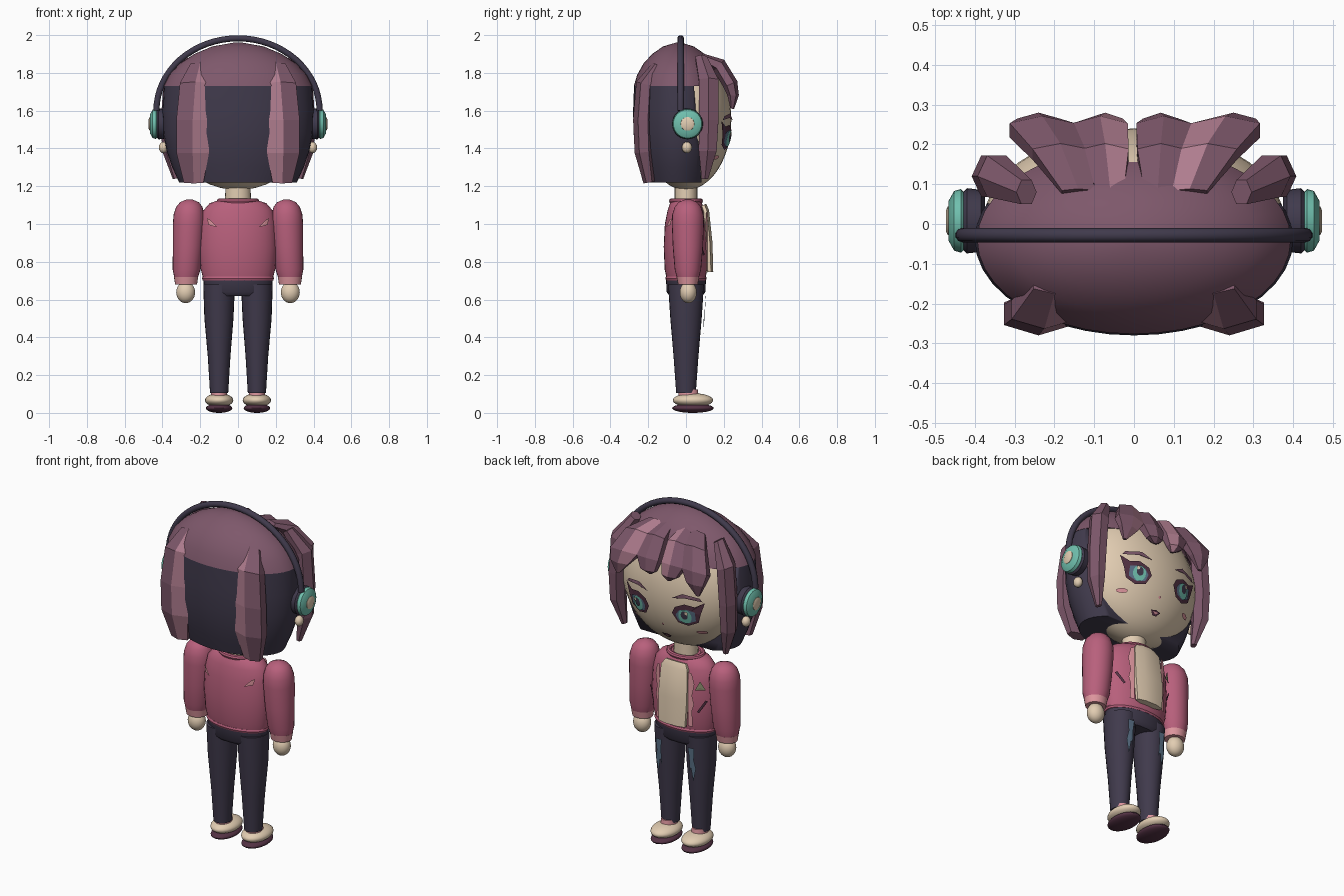
import bpy, bmesh, math
from mathutils import Vector

cube = bpy.data.objects.get("Cube")
if cube:
    bpy.data.objects.remove(cube)


def material(name, r, g, b):
    lin = [((c / 255 + 0.055) / 1.055) ** 2.4 for c in (r, g, b)] + [1]
    m = bpy.data.materials.new(name)
    m.use_nodes = True
    m.diffuse_color = lin
    m.node_tree.nodes["Principled BSDF"].inputs["Base Color"].default_value = lin
    return m


HAIR = material("mauve hair", 126, 88, 107)
SHINE = material("hair highlight", 176, 125, 143)
NAVY = material("dark navy", 64, 58, 76)
PINK = material("jacket pink", 184, 96, 124)
CUFF = material("pale pink", 222, 150, 158)
SKIN = material("cream skin", 226, 205, 178)
TEAL = material("teal", 112, 192, 174)
PLUM = material("dark plum", 84, 50, 68)
DENIM = material("faded denim", 92, 116, 138)
OLIVE = material("olive patch", 150, 152, 118)


def finish(name, bm, mats, smooth=40):
    bmesh.ops.recalc_face_normals(bm, faces=bm.faces)
    me = bpy.data.meshes.new(name)
    bm.to_mesh(me)
    bm.free()
    for m in mats:
        me.materials.append(m)
    ob = bpy.data.objects.new(name, me)
    bpy.context.collection.objects.link(ob)
    if smooth:
        bpy.ops.object.select_all(action='DESELECT')
        ob.select_set(True)
        bpy.context.view_layer.objects.active = ob
        bpy.ops.object.shade_smooth_by_angle(angle=math.radians(smooth))
    return ob


def sweep(name, rings, mats, side=(1, 0, 0), n=24, smooth=40, s=1, stripe=(), phase=0.0):
    """Skin elliptical rings (x, y, z, half_width, half_depth) set across their path."""
    bm = bmesh.new()
    pts = [Vector(r[:3]) for r in rings]
    u = Vector(side)
    loops = []
    for i, r in enumerate(rings):
        t = pts[min(i + 1, len(pts) - 1)] - pts[max(i - 1, 0)]
        v = t.cross(u).normalized()
        loop = []
        for k in range(n):
            a = 2 * math.pi * k / n + phase
            p = pts[i] + u * (r[3] * math.cos(a)) + v * (r[4] * math.sin(a))
            loop.append(bm.verts.new((p.x * s, p.y, p.z)))
        loops.append(loop)
    for a, b in zip(loops, loops[1:]):
        for k in range(n):
            f = bm.faces.new((a[k], a[(k + 1) % n], b[(k + 1) % n], b[k]))
            f.material_index = 1 if k in stripe else 0
    bm.faces.new(loops[0])
    bm.faces.new(loops[-1])
    return finish(name, bm, mats, smooth)


def column(name, levels, mat, x=0.0, s=1, n=24):
    """Upright part from (z, half_width, half_depth, centre_x, centre_y) levels."""
    bm = bmesh.new()
    loops = [[bm.verts.new((s * (x + cx + rx * math.cos(2 * math.pi * k / n)),
                            cy + ry * math.sin(2 * math.pi * k / n), z)) for k in range(n)]
             for z, rx, ry, cx, cy in levels]
    for a, b in zip(loops, loops[1:]):
        for k in range(n):
            bm.faces.new((a[k], a[(k + 1) % n], b[(k + 1) % n], b[k]))
    bm.faces.new(loops[0])
    bm.faces.new(loops[-1])
    return finish(name, bm, [mat])


def ball(name, centre, size, mat, seg=24):
    bm = bmesh.new()
    bmesh.ops.create_uvsphere(bm, u_segments=seg, v_segments=seg * 2 // 3, radius=1)
    for v in bm.verts:
        v.co = Vector(centre) + Vector([a * b for a, b in zip(v.co, size)])
    return finish(name, bm, [mat])


def ring(name, z, rx, ry, r, mat):
    bm = bmesh.new()
    g = [[bm.verts.new(((rx + r * math.cos(b)) * math.cos(a), (ry + r * math.cos(b)) * math.sin(a),
                        z + r * math.sin(b))) for b in [j * math.pi / 4 for j in range(8)]]
         for a in [i * math.pi / 12 for i in range(24)]]
    for i in range(24):
        for j in range(8):
            h = g[(i + 1) % 24]
            bm.faces.new((g[i][j], h[j], h[(j + 1) % 8], g[i][(j + 1) % 8]))
    return finish(name, bm, [mat])


def plate(name, outline, surf, lift, mat, s=1):
    """Thin painted detail: a fan laid over a surface y = surf(x, z)."""
    bm = bmesh.new()
    vs = [bm.verts.new((s * x, surf(x, z, lift), z)) for x, z in outline]
    cx = sum(p[0] for p in outline) / len(outline)
    cz = sum(p[1] for p in outline) / len(outline)
    c = bm.verts.new((s * cx, surf(cx, cz, lift), cz))
    for a, b in zip(vs, vs[1:] + vs[:1]):
        bm.faces.new((a, b, c))
    want = 1 if surf(cx, cz, 0) > 0 else -1
    ob = finish(name, bm, [mat], 0)
    if ob.data.polygons[0].normal.y * want < 0:
        ob.data.flip_normals()
    return ob


def oval(cx, cz, rx, rz, n=16):
    return [(cx + rx * math.cos(2 * math.pi * k / n), cz + rz * math.sin(2 * math.pi * k / n)) for k in range(n)]


def face_y(x, z, l):
    return 0.24 * math.sqrt(max(0, 1 - (x / 0.38) ** 2 - ((z - 1.55) / 0.37) ** 2)) + l


def chest_y(x, z, l):
    return 0.118 * math.sqrt(max(0, 1 - (x / 0.208) ** 2)) + l


def back_y(x, z, l):
    return -0.112 * math.sqrt(max(0, 1 - (x / 0.2) ** 2)) - l


def thigh_y(x, z, l):
    return 0.058 + 0.052 * (z - 0.12) / 0.5 * 0.7 + l - 4 * (x - 0.1) ** 2


# Head and neck
ball("head", (0, 0, 1.55), (0.38, 0.24, 0.37), SKIN, 36)
column("neck", [(1.08, 0.07, 0.06, 0, 0), (1.25, 0.065, 0.06, 0, 0)], SKIN)

# Hair shell: mauve crown over a dark bob, open at the face
prof = [(1.73, 0.985), (1.79, 0.91), (1.85, 0.77), (1.9, 0.58), (1.94, 0.34), (1.96, 0.06)]
column("hair_crown", [(z, 0.4 * f, 0.24 * f, 0, -0.04) for z, f in prof], HAIR, n=40)
low = [(1.22, 0.78), (1.3, 0.87), (1.38, 0.94), (1.48, 0.99), (1.6, 1.0), (1.73, 0.98)]
bob = column("hair_bob", [(z, 0.4 * f, 0.24 * f, 0, -0.04) for z, f in low], NAVY, n=40)
bm = bmesh.new()
bm.from_mesh(bob.data)
cut = bmesh.ops.bisect_plane(bm, geom=bm.verts[:] + bm.edges[:] + bm.faces[:],
                             plane_co=(0, 0.06, 1.5), plane_no=(0, 1, 0.08), clear_outer=True)
bmesh.ops.holes_fill(bm, edges=[e for e in bm.edges if e.is_boundary])
bm.to_mesh(bob.data)
bm.free()

# Fringe locks, flaring forward over the forehead
P30 = math.pi / 6
for i, (x0, x1, x2, w, zt, st) in enumerate([(-0.14, -0.23, -0.25, 0.095, 1.61, ()),
                                             (-0.06, -0.085, -0.06, 0.08, 1.65, (4,)),
                                             (0.06, 0.075, 0.06, 0.08, 1.66, ()),
                                             (0.14, 0.23, 0.27, 0.1, 1.61, (3,))]):
    sweep(f"fringe_lock_{i + 1}",
          [(x0, 0.08, 1.885, w * 0.5, 0.02), ((x0 + x1) / 2, 0.175, 1.84, w * 0.85, 0.04),
           (x1, 0.235, 1.74, w, 0.04), ((x1 + x2) / 2, 0.25, 1.68, w * 0.65, 0.03),
           (x2, 0.245, zt, 0.012, 0.01)],
          [HAIR, SHINE], n=6, smooth=0, stripe=st, phase=P30)

EYE = [(0.075, 1.46), (0.095, 1.50), (0.15, 1.525), (0.205, 1.515), (0.255, 1.545), (0.232, 1.475),
       (0.215, 1.42), (0.16, 1.392), (0.105, 1.405)]
for s, tag in ((1, "left"), (-1, "right")):
    # Locks behind and beside the face
    sweep("back_lock_" + tag,
          [(0.2, -0.15, 1.84, 0.06, 0.03), (0.225, -0.215, 1.74, 0.095, 0.05),
           (0.24, -0.228, 1.55, 0.1, 0.052), (0.24, -0.222, 1.38, 0.1, 0.05),
           (0.235, -0.195, 1.22, 0.06, 0.03)],
          [HAIR, SHINE], n=6, smooth=0, s=s, stripe=(1,), phase=P30)
    sweep("side_lock_" + tag,
          [(0.27, 0.08, 1.88, 0.035, 0.03), (0.345, 0.12, 1.76, 0.06, 0.05),
           (0.36, 0.12, 1.55, 0.06, 0.048), (0.36, 0.115, 1.39, 0.055, 0.042),
           (0.33, 0.1, 1.24, 0.02, 0.015)],
          [HAIR], side=(0, 1, 0), n=6, smooth=0, s=s, phase=P30)

    # Headphones and earring
    cup = lambda name, prof, mat: sweep(name + "_" + tag, [(x, 0.008, 1.53, r, r) for x, r in prof],
                                        [mat], side=(0, 1, 0), n=28, s=s)
    cup("ear_cushion", [(0.375, 0.06), (0.385, 0.078), (0.42, 0.082), (0.432, 0.07)], NAVY)
    cup("ear_cup", [(0.425, 0.07), (0.435, 0.08), (0.452, 0.075), (0.466, 0.05)], TEAL)
    cup("ear_button", [(0.455, 0.038), (0.468, 0.036), (0.473, 0.025)], SKIN)
    ball("earring_" + tag, (s * 0.395, 0.005, 1.405), (0.024, 0.027, 0.03), SKIN, 12)

    # Face details
    P = lambda name, pts, lift, mat, surf=face_y: plate(name + "_" + tag, pts, surf, lift, mat, s)
    P("eye_outline", EYE, 0.010, PLUM)
    P("eye_white", [(0.098, 1.455), (0.12, 1.487), (0.16, 1.497), (0.205, 1.485), (0.205, 1.43),
                    (0.16, 1.408), (0.112, 1.418)], 0.014, DENIM)
    P("iris", oval(0.152, 1.453, 0.036, 0.044), 0.018, TEAL)
    P("pupil", oval(0.152, 1.462, 0.019, 0.026), 0.022, NAVY)
    P("eye_glint", oval(0.166, 1.478, 0.009, 0.011, 8), 0.026, SKIN)
    P("eyebrow", [(0.075, 1.55), (0.14, 1.585), (0.23, 1.57), (0.245, 1.55), (0.15, 1.562)], 0.012, HAIR)
    P("blush", oval(0.217, 1.352, 0.028, 0.012, 10), 0.010, CUFF)

    # Arms
    column("sleeve_" + tag, [(z, rx, ry, cx, 0.01) for z, rx, ry, cx in [
        (0.715, 0.062, 0.058, 0.275), (0.76, 0.074, 0.07, 0.272), (0.88, 0.08, 0.08, 0.265),
        (1.0, 0.085, 0.085, 0.26), (1.05, 0.082, 0.083, 0.259), (1.09, 0.07, 0.07, 0.258),
        (1.115, 0.05, 0.05, 0.257), (1.13, 0.015, 0.015, 0.257)]], PINK, s=s)
    column("cuff_" + tag, [(0.68, 0.058, 0.052, 0.275, 0.01), (0.72, 0.064, 0.06, 0.275, 0.01)], CUFF, s=s)
    ball("hand_" + tag, (s * 0.277, 0.012, 0.638), (0.05, 0.045, 0.057), SKIN)

    # Jacket trim on front and back
    P("lapel", [(0.092, 0.75), (0.118, 0.75), (0.108, 0.82), (0.124, 0.88), (0.11, 0.95), (0.126, 1.0),
                (0.112, 1.06), (0.092, 1.07)], 0.008, CUFF, chest_y)
    P("jacket_slash", [(0.14, 0.84), (0.15, 0.833), (0.187, 0.9), (0.178, 0.907)], 0.012, PLUM, chest_y)
    P("back_stripe", [(0.165, 1.03), (0.15, 1.025), (0.112, 0.985), (0.13, 0.988), (0.155, 0.995)],
      0.012, CUFF, back_y)

    # Legs and shoes
    column("leg_" + tag, [(0.105, 0.048, 0.052, 0.1, 0), (0.3, 0.06, 0.066, 0.1, 0),
                          (0.5, 0.077, 0.083, 0.101, 0), (0.68, 0.084, 0.095, 0.1, 0)], NAVY, s=s)
    P("worn_patch", [(0.085, 0.62), (0.125, 0.62), (0.12, 0.55), (0.13, 0.5), (0.112, 0.42),
                     (0.1, 0.5), (0.09, 0.47), (0.092, 0.56)], 0.012, DENIM, thigh_y)
    column("sock_" + tag, [(0.07, 0.045, 0.055, 0.1, 0.015), (0.125, 0.04, 0.05, 0.1, 0.012)], CUFF, s=s)
    ball("shoe_" + tag, (s * 0.1, 0.037, 0.067), (0.075, 0.107, 0.037), SKIN)
    ball("sole_" + tag, (s * 0.1, 0.037, 0.025), (0.07, 0.11, 0.025), PLUM)

# Nose and mouth
plate("nose", oval(0, 1.365, 0.008, 0.008, 8), face_y, 0.006, CUFF)
plate("mouth", [(-0.032, 1.293), (0, 1.3), (0.032, 1.293), (0.012, 1.272), (-0.012, 1.272)], face_y, 0.008, PLUM)
plate("lip", [(-0.018, 1.289), (0.018, 1.289), (0, 1.277)], face_y, 0.012, CUFF)

# Headband arch
arch = [(0.432 * math.cos(a), -0.028, 1.6 + 0.383 * math.sin(a), 0.018, 0.017)
        for a in [math.pi * k / 32 for k in range(33)]]
sweep("headband", arch, [NAVY], side=(0, 1, 0), n=10)

# Jacket body, collar, hem and shirt front
column("jacket", [(0.7, 0.182, 0.1, 0, 0), (0.76, 0.197, 0.113, 0, 0), (0.88, 0.206, 0.118, 0, 0),
                  (1.0, 0.2, 0.112, 0, 0), (1.07, 0.185, 0.098, 0, 0), (1.11, 0.15, 0.085, 0, 0),
                  (1.125, 0.105, 0.075, 0, 0)], PINK, n=32)
ring("collar", 1.122, 0.098, 0.076, 0.014, PINK)
ring("jacket_hem", 0.712, 0.177, 0.096, 0.014, PINK)
sweep("shirt_front", [(0, 0.09, 1.1, 0.07, 0.02), (0, 0.102, 1.07, 0.092, 0.022),
                      (0, 0.117, 0.9, 0.1, 0.025), (0, 0.124, 0.745, 0.092, 0.022)],
      [SKIN], n=8, smooth=50, phase=math.pi / 8)
plate("triangle_patch", [(0.13, 0.965), (0.18, 0.965), (0.155, 1.02)], chest_y, 0.012, OLIVE, -1)

# Waist of the trousers
column("waist", [(0.62, 0.165, 0.085, 0, 0), (0.64, 0.18, 0.103, 0, 0), (0.72, 0.184, 0.106, 0, 0)], NAVY, n=32)
